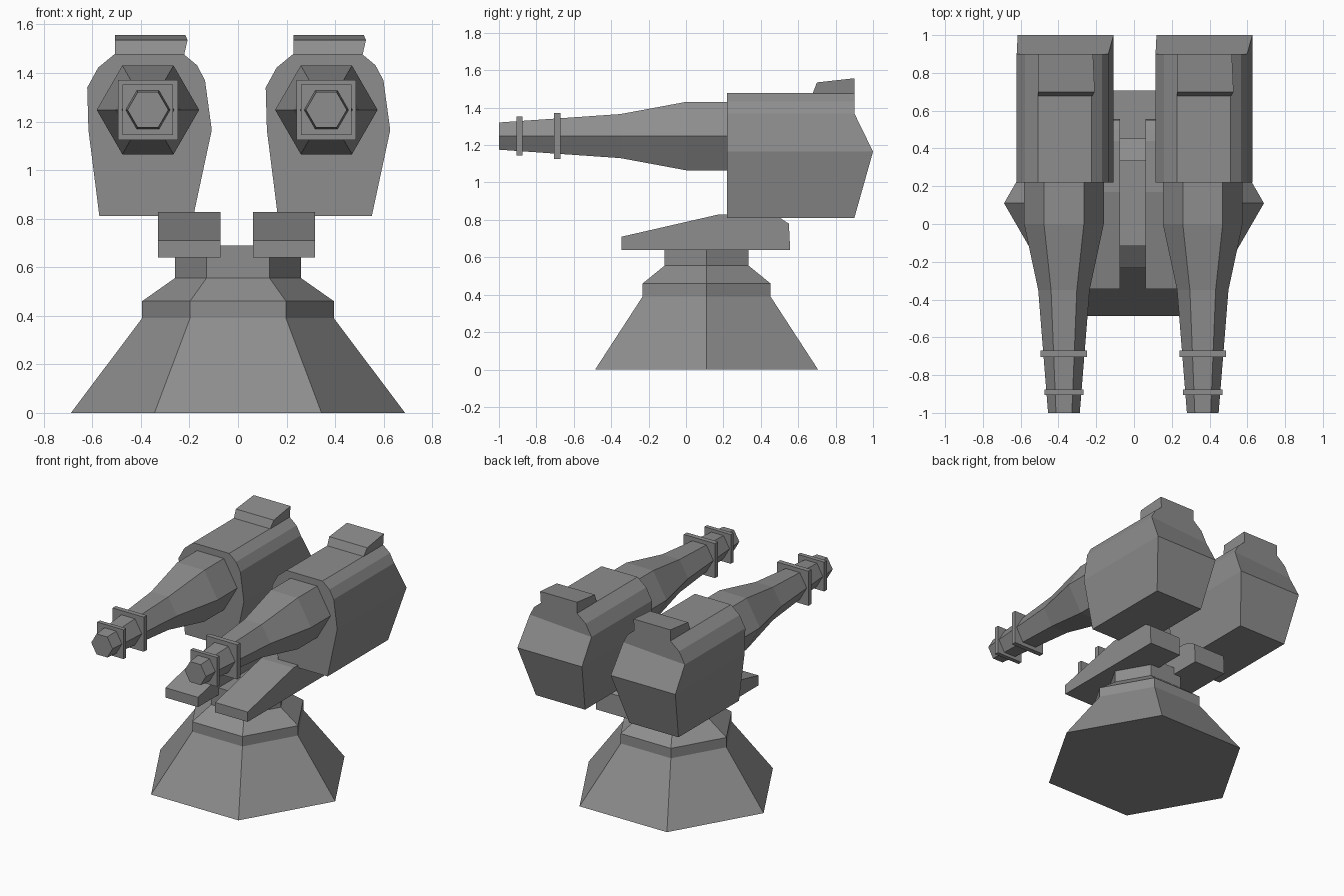
import bpy, bmesh, math

cube = bpy.data.objects.get("Cube")
if cube:
    bpy.data.objects.remove(cube, do_unlink=True)

metal = bpy.data.materials.new("grey metal")
metal.use_nodes = True
GREY = (0.27, 0.27, 0.27, 1)
metal.diffuse_color = GREY
metal.node_tree.nodes["Principled BSDF"].inputs["Base Color"].default_value = GREY


def finish(name, bm):
    bmesh.ops.recalc_face_normals(bm, faces=bm.faces)
    mesh = bpy.data.meshes.new(name)
    bm.to_mesh(mesh)
    bm.free()
    mesh.materials.append(metal)
    obj = bpy.data.objects.new(name, mesh)
    bpy.context.collection.objects.link(obj)
    return obj


def loft(name, rings):
    """Skin a list of equal-length point rings and cap both ends."""
    bm = bmesh.new()
    loops = [[bm.verts.new(p) for p in ring] for ring in rings]
    n = len(loops[0])
    for a, b in zip(loops, loops[1:]):
        for i in range(n):
            j = (i + 1) % n
            bm.faces.new((a[i], a[j], b[j], b[i]))
    bm.faces.new(loops[0])
    bm.faces.new(loops[-1])
    return finish(name, bm)


def hexagon(r):
    return [(r * math.cos(math.pi * i / 3), r * math.sin(math.pi * i / 3)) for i in range(6)]


def side_prism(name, profile, x0, x1):
    """Extrude a (y, z) profile along x."""
    return loft(name, [[(x, y, z) for y, z in profile] for x in (x0, x1)])


def box(name, x, y0, y1, z, half):
    square = [(-half, -half), (half, -half), (half, half), (-half, half)]
    return loft(name, [[(x + a, y, z + b) for a, b in square] for y in (y0, y1)])


# Six-sided pedestal with a stepped neck
steps = [(0.688, 0), (0.395, 0.39), (0.395, 0.46), (0.26, 0.555), (0.26, 0.69)]
loft("pedestal", [[(x, y + 0.11, z) for x, y in hexagon(r)] for r, z in steps])

# Wedge-shaped support arms
ARM = [(-0.345, 0.64), (-0.345, 0.71), (0.17, 0.828), (0.44, 0.828),
       (0.50, 0.812), (0.55, 0.78), (0.557, 0.64)]
side_prism("right_arm", ARM, -0.33, -0.073)
side_prism("left_arm", ARM, 0.062, 0.318)

# Housing cross-section, relative to the barrel axis: x, z, rear y
HOUSING = [(-0.20, 0.81, 0.90), (-0.245, 1.165, 1.0), (-0.25, 1.34, 0.90),
           (-0.205, 1.422, 0.90), (-0.137, 1.478, 0.90), (0.147, 1.478, 0.90),
           (0.202, 1.432, 0.90), (0.235, 1.37, 0.90), (0.263, 1.165, 1.0),
           (0.187, 0.81, 0.90)]
AXIS_Z = 1.248


def housing(name, cx):
    bm = bmesh.new()
    front = [bm.verts.new((cx + x, 0.22, z)) for x, z, y in HOUSING]
    back = [bm.verts.new((cx + x, y, z)) for x, z, y in HOUSING]
    for i in range(10):
        j = (i + 1) % 10
        bm.faces.new((front[i], front[j], back[j], back[i]))
    bm.faces.new(front)
    # Rear: upper cap, upper slope, lower slope
    bm.faces.new(back[2:8])
    bm.faces.new((back[1], back[2], back[7], back[8]))
    bm.faces.new((back[0], back[1], back[8], back[9]))
    return finish(name, bm)


BARREL = [(0.24, 0.211), (0.0, 0.211), (-0.35, 0.136), (-1.0, 0.084)]

for side, cx in (("right", -0.371), ("left", 0.364)):
    housing(side + "_housing", cx)
    # Tapered hexagonal barrel
    loft(side + "_barrel", [[(cx + a, y, AXIS_Z + b) for a, b in hexagon(r)]
                            for y, r in BARREL])
    # Square collars near the muzzle
    box(side + "_front_collar", cx, -0.905, -0.875, AXIS_Z, 0.104)
    box(side + "_rear_collar", cx, -0.705, -0.67, AXIS_Z, 0.123)
    # Raised block on the housing roof, one end slightly flared
    x0, lo, hi = cx - 0.136, cx + 0.148, cx + 0.163
    loft(side + "_roof_block", [
        [(x0, 0.675, 1.47), (lo, 0.675, 1.47), (lo, 0.90, 1.47), (x0, 0.90, 1.47)],
        [(x0, 0.70, 1.535), (hi, 0.70, 1.535), (lo + 0.006, 0.90, 1.557), (x0, 0.90, 1.557)]])
